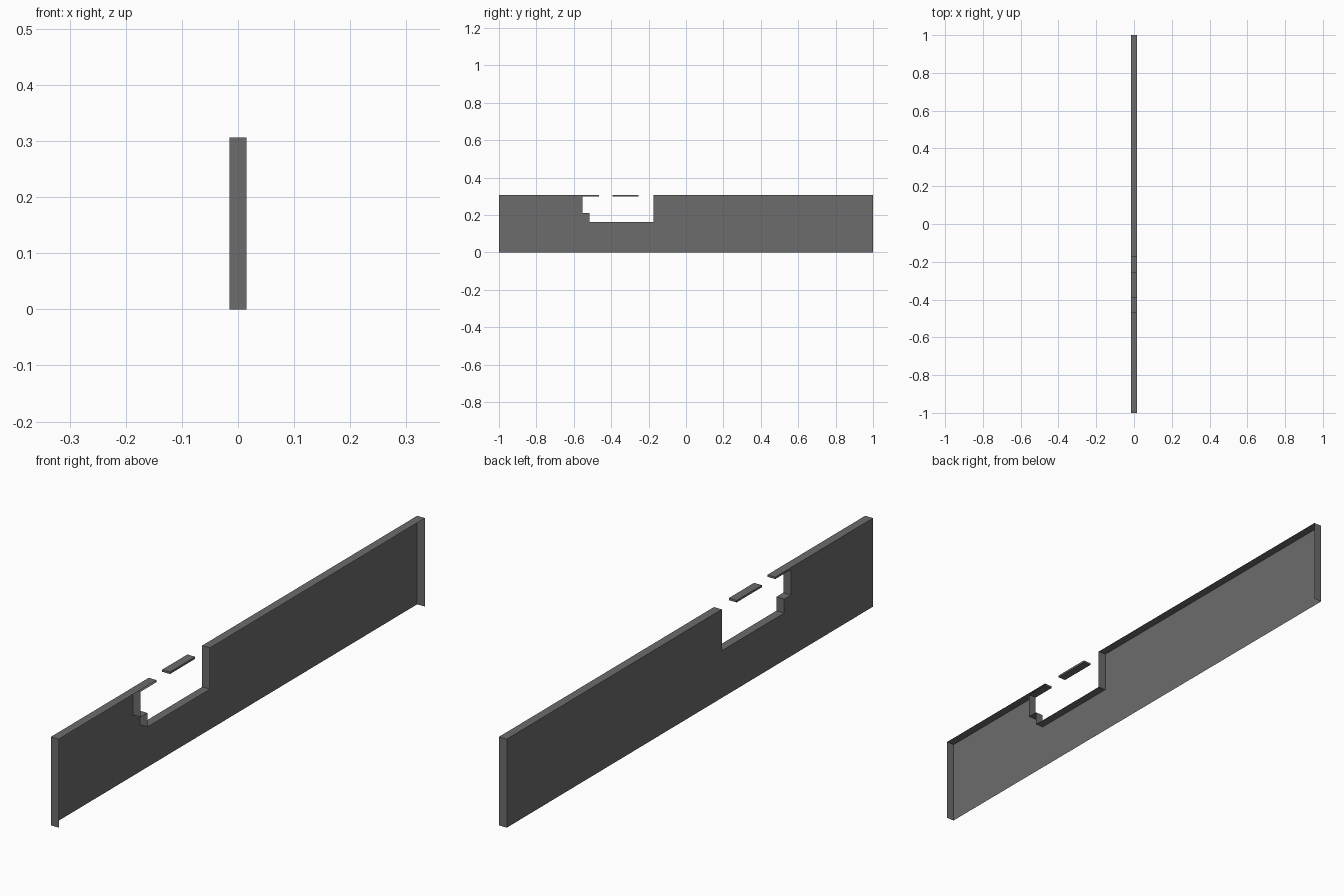
import bpy, bmesh

if "Cube" in bpy.data.objects:
    bpy.data.objects.remove(bpy.data.objects["Cube"])

HALF = 0.015   # half thickness of the panel
H = 0.306      # panel height
LIP = 0.299    # underside of the thin top strips

grey = bpy.data.materials.new("dark_grey")
grey.diffuse_color = (0.15, 0.15, 0.15, 1)
grey.use_nodes = True
grey.node_tree.nodes["Principled BSDF"].inputs["Base Color"].default_value = grey.diffuse_color


def extruded_shell(name, outline, drop_side):
    """Extrude a (y, z) outline across x; drop_side leaves +x and the base open."""
    bm = bmesh.new()
    left = [bm.verts.new((-HALF, y, z)) for y, z in outline]
    right = [bm.verts.new((HALF, y, z)) for y, z in outline]
    n = len(outline)
    bm.faces.new(left[::-1])            # -x face
    bm.faces.new(right)                 # +x face
    for i in range(n):
        j = (i + 1) % n
        bm.faces.new((left[i], left[j], right[j], right[i]))
    bm.normal_update()
    if drop_side:
        open_faces = [f for f in bm.faces if f.normal.x > 0.9
                      or all(v.co.z < 0.001 for v in f.verts)]
        bmesh.ops.delete(bm, geom=open_faces, context='FACES')
    mesh = bpy.data.meshes.new(name)
    bm.to_mesh(mesh)
    bm.free()
    mesh.materials.append(grey)
    obj = bpy.data.objects.new(name, mesh)
    bpy.context.collection.objects.link(obj)
    return obj


# Long panel, hollow and open on the right, with a stepped notch and thin lip
extruded_shell("wall_panel", [
    (-1, 0), (1, 0), (1, H), (-0.174, H), (-0.174, 0.163),
    (-0.515, 0.163), (-0.515, 0.211), (-0.553, 0.211),
    (-0.553, LIP), (-0.466, LIP), (-0.466, H), (-1, H)], True)

# Loose top strip floating over the notch
extruded_shell("top_strip", [
    (-0.393, LIP), (-0.255, LIP), (-0.255, H), (-0.393, H)], False)
